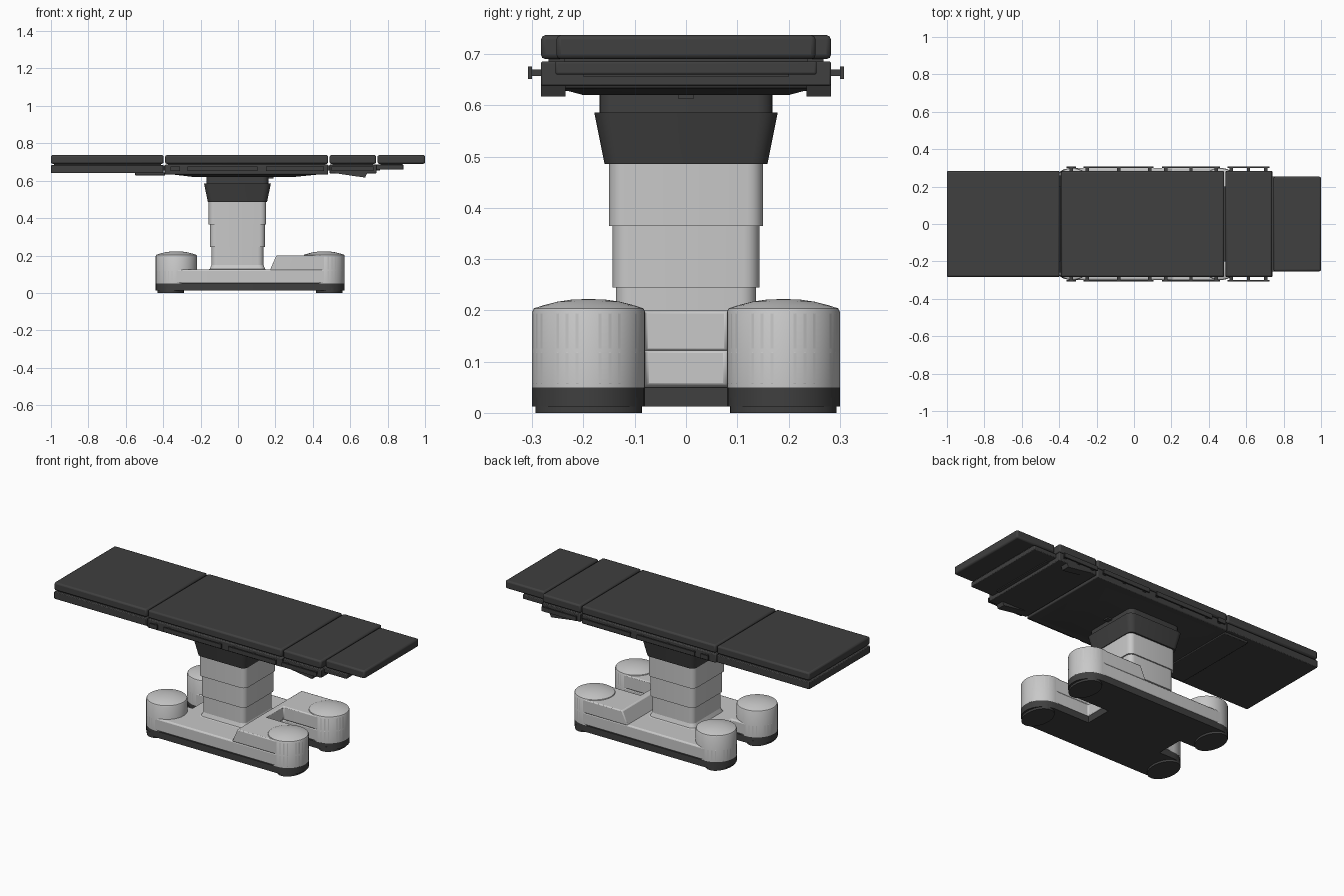
import bpy, bmesh, math
from math import cos, sin, radians

if "Cube" in bpy.data.objects:
    bpy.data.objects.remove(bpy.data.objects["Cube"], do_unlink=True)


def material(name, value):
    m = bpy.data.materials.new(name)
    m.use_nodes = True
    m.diffuse_color = (value, value, value, 1)
    m.node_tree.nodes["Principled BSDF"].inputs["Base Color"].default_value = (value, value, value, 1)
    return m


WHITE = material("light grey enamel", 0.58)
DARK = material("charcoal", 0.05)


def finish(name, bm, mat, bevel=0.0, segments=2):
    """Turn a bmesh into a named, smoothed object."""
    bmesh.ops.recalc_face_normals(bm, faces=bm.faces)
    me = bpy.data.meshes.new(name)
    bm.to_mesh(me)
    bm.free()
    me.materials.append(mat)
    ob = bpy.data.objects.new(name, me)
    bpy.context.collection.objects.link(ob)
    if bevel:
        mod = ob.modifiers.new("soft edges", "BEVEL")
        mod.width, mod.segments, mod.limit_method = bevel, segments, "ANGLE"
    bpy.ops.object.select_all(action="DESELECT")
    bpy.context.view_layer.objects.active = ob
    ob.select_set(True)
    bpy.ops.object.shade_smooth_by_angle(angle=radians(35))
    return ob


def loft(name, rings, mat, bevel=0.0):
    """Skin matching closed rings of 3D points and cap both ends."""
    bm = bmesh.new()
    loops = [[bm.verts.new(p) for p in ring] for ring in rings]
    n = len(loops[0])
    for a, b in zip(loops, loops[1:]):
        for i in range(n):
            j = (i + 1) % n
            bm.faces.new((a[i], a[j], b[j], b[i]))
    bm.faces.new(loops[0])
    bm.faces.new(loops[-1])
    return finish(name, bm, mat, bevel)


def box(name, x, y, z, mat=DARK, bevel=0.0):
    rect = [(x[0], y[0]), (x[1], y[0]), (x[1], y[1]), (x[0], y[1])]
    return loft(name, [[(*p, h) for p in rect] for h in z], mat, bevel)


def rounded(hx, hy, r, z, cx=-0.003):
    """Rounded rectangle ring at height z."""
    pts = []
    for k, (sx, sy) in enumerate([(1, 1), (-1, 1), (-1, -1), (1, -1)]):
        for i in range(6):
            a = radians(90 * k + 18 * i)
            pts.append((cx + sx * (hx - r) + r * cos(a), sy * (hy - r) + r * sin(a), z))
    return pts


# ---- Base ----
POD_R, POD_Y, BACK_X, FRONT_X = 0.11, 0.19, -0.33, 0.46


def pod_arc(x, y, start, stop):
    return [(x + POD_R * cos(a), y + POD_R * sin(a))
            for a in (radians(start + (stop - start) * i / 16) for i in range(17))]


front_end = (pod_arc(FRONT_X, -POD_Y, -90, 90) + [(0.24, -0.08), (0.24, 0.08)]
             + pod_arc(FRONT_X, POD_Y, -90, 90))
back_end = (pod_arc(BACK_X, POD_Y, 90, 270) + [(-0.24, 0.08), (-0.24, -0.08)]
            + pod_arc(BACK_X, -POD_Y, 90, 270))
footprint = front_end + back_end

loft("base_skirt", [[(x, y, z) for x, y in footprint] for z in (0.012, 0.05)], DARK)
loft("base_deck", [[(x, y, z) for x, y in footprint] for z in (0.05, 0.125)], WHITE, 0.008)

# raised front platform with a sloped rear face
platform = front_end + [(0.17, 0.3), (0.17, -0.3)]
loft("front_platform",
     [[(x + (0.035 if z > 0.15 and x < 0.2 else 0), y, z) for x, y in platform] for z in (0.12, 0.2)],
     WHITE, 0.006)

# domed pods and the feet below them
POD_PROFILE = [(1, 0.05), (1, 0.198), (0.97, 0.204), (0.8, 0.21), (0.55, 0.217), (0.3, 0.221), (0.05, 0.222)]


def circle(cx, cy, rx, ry, z):
    return [(cx + rx * cos(a), cy + ry * sin(a), z) for a in (math.tau * i / 40 for i in range(40))]


for side, s in (("left", 1), ("right", -1)):
    for end, x, fx in (("front", FRONT_X, 0.488), ("rear", BACK_X, -0.36)):
        y = s * POD_Y
        loft(f"{end}_{side}_pod", [circle(x, y, POD_R * k, POD_R * k, z) for k, z in POD_PROFILE], WHITE)
        loft(f"{end}_{side}_foot", [circle(fx, y, 0.07, 0.104, z) for z in (0, 0.03)], DARK)

# ---- Telescopic column ----
loft("column_flare", [rounded(0.165, 0.16, 0.03, 0.12), rounded(0.148, 0.145, 0.03, 0.128),
                      rounded(0.139, 0.137, 0.03, 0.15)], WHITE)
for name, hx, hy, z0, z1 in (("lower", 0.139, 0.137, 0.12, 0.25),
                             ("middle", 0.147, 0.143, 0.245, 0.367),
                             ("upper", 0.154, 0.15, 0.365, 0.49)):
    loft(f"column_{name}", [rounded(hx, hy, 0.03, z) for z in (z0, z1)], WHITE)
loft("column_collar", [rounded(0.158, 0.159, 0.03, 0.486), rounded(0.179, 0.179, 0.035, 0.586)], DARK)
loft("column_head", [rounded(0.165, 0.169, 0.03, z) for z in (0.58, 0.64)], DARK)

# ---- Table frame ----
W = 0.283
box("leg_frame", (-1, -0.398), (-W, W), (0.64, 0.683), bevel=0.004)
box("leg_support", (-0.55, -0.39), (-0.26, 0.26), (0.628, 0.645), bevel=0.003)
box("seat_frame", (-0.392, 0.482), (-W, W), (0.633, 0.686), bevel=0.005)
loft("seat_belly", [[(x, s * y, z) for x, s in ((a, -1), (b, -1), (b, 1), (a, 1))]
                    for a, b, y, z in ((-0.37, 0.46, 0.26, 0.636), (-0.24, 0.3, 0.2, 0.62))], DARK)
box("back_frame", (0.49, 0.74), (-W, W), (0.638, 0.686), bevel=0.004)
box("head_frame", (0.735, 0.885), (-0.255, 0.255), (0.66, 0.686), bevel=0.004)
box("frame_hinge", (-0.42, 0.76), (-0.2, 0.2), (0.655, 0.68))
box("column_latch", (0.15, 0.19), (-0.015, 0.015), (0.612, 0.64))

# wedge brackets under the back frame
for side, s in (("left", 1), ("right", -1)):
    wedge = [(0.52, 0.64), (0.62, 0.625), (0.68, 0.617), (0.69, 0.64)]
    loft(f"{side}_wedge_bracket", [[(x, s * y, z) for x, z in wedge] for y in (0.235, W)], DARK)

# ---- Accessory rails ----
for side, s in (("left", 1), ("right", -1)):
    for i, (x0, x1) in enumerate(((-0.36, -0.31), (-0.27, 0.105), (0.15, 0.46), (0.5, 0.725))):
        ys = sorted((s * 0.3, s * 0.308))
        box(f"{side}_rail_{i + 1}", (x0, x1), ys, (0.651, 0.676))
        posts = 1 if x1 - x0 < 0.1 else 3
        for p in range(posts):
            px = (x0 + x1) / 2 if posts == 1 else x0 + 0.02 + (x1 - x0 - 0.04) * p / 2
            box(f"{side}_rail_{i + 1}_post_{p + 1}", (px - 0.009, px + 0.009),
                sorted((s * 0.28, s * 0.302)), (0.657, 0.67))

# ---- Cushions ----
for name, x0, x1, w in (("leg", -1, -0.398, W), ("seat", -0.39, 0.482, W),
                        ("back", 0.49, 0.738, W), ("head", 0.746, 1, 0.253)):
    box(f"{name}_cushion", (x0, x1), (-w, w), (0.69, 0.737), bevel=0.009)
    box(f"{name}_cushion_base", (x0 + 0.015, min(x1 - 0.015, 0.88)), (-w + 0.015, w - 0.015), (0.68, 0.695))
